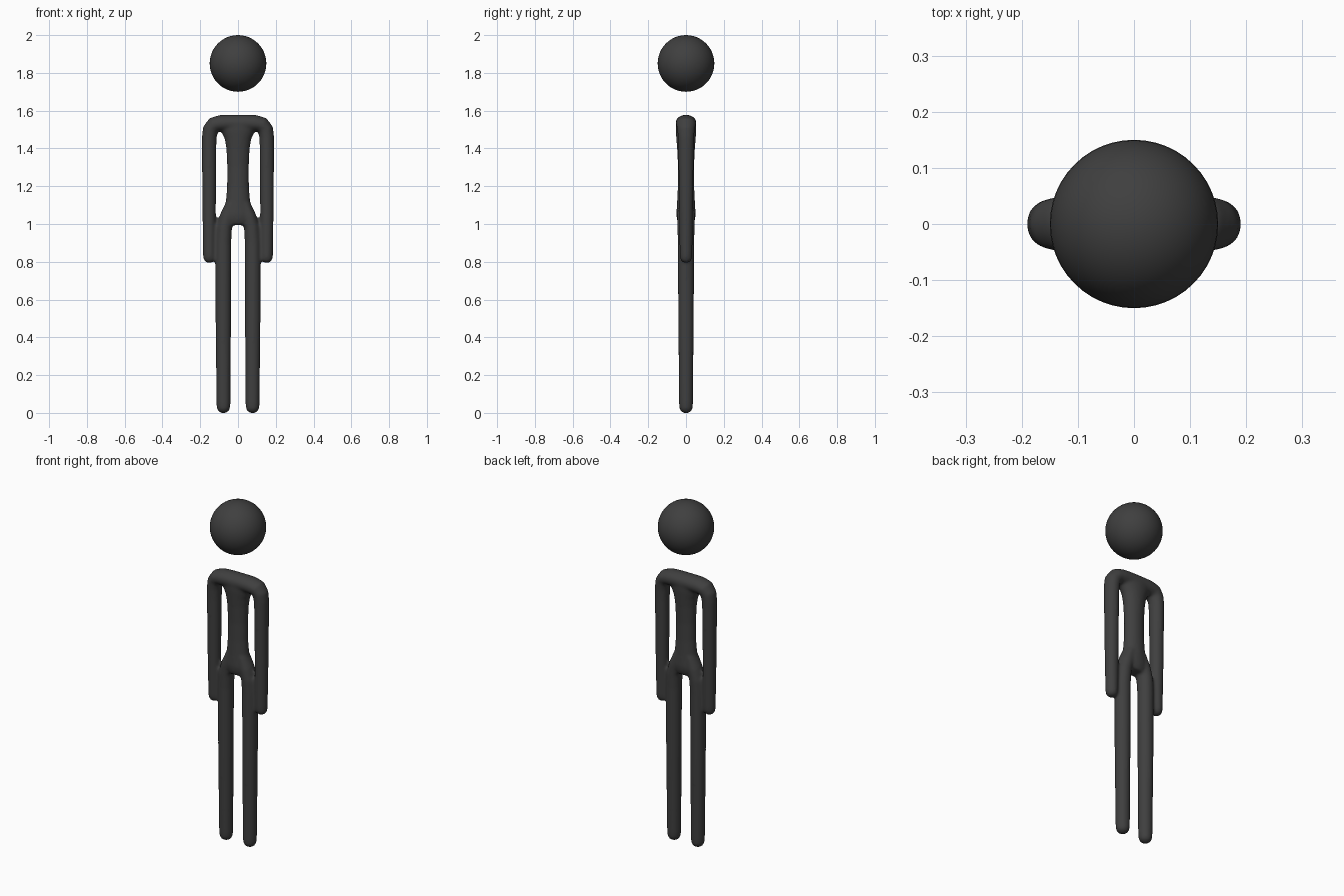
import bpy, bmesh, math
from mathutils import Vector

if "Cube" in bpy.data.objects:
    bpy.data.objects.remove(bpy.data.objects["Cube"])

SEGMENTS = 20
GROW = 0.0015  # makes up for the shrinkage of the smoothing pass

charcoal = bpy.data.materials.new("charcoal")
charcoal.diffuse_color = (0.05, 0.05, 0.05, 1)
charcoal.use_nodes = True
charcoal.node_tree.nodes["Principled BSDF"].inputs["Base Color"].default_value = charcoal.diffuse_color


def loft(bm, stations, side=1):
    """Closed tube through (x, z, half width, half depth) stations in the xz plane."""
    rings = []
    for i, (x, z, w, d) in enumerate(stations):
        a, b = stations[max(i - 1, 0)], stations[min(i + 1, len(stations) - 1)]
        tangent = Vector((b[0] - a[0], 0, b[1] - a[1])).normalized()
        across = Vector((tangent.z, 0, -tangent.x))
        ring = []
        for k in range(SEGMENTS):
            t = 2 * math.pi * k / SEGMENTS
            p = Vector((x, 0, z)) + across * (w + GROW) * math.cos(t)
            p.y = (d + GROW) * math.sin(t)
            p.x *= side
            ring.append(bm.verts.new(p))
        rings.append(ring)
    faces = [bm.faces.new(rings[0]), bm.faces.new(rings[-1])]
    for r, s in zip(rings, rings[1:]):
        for k in range(SEGMENTS):
            n = (k + 1) % SEGMENTS
            faces.append(bm.faces.new((r[k], r[n], s[n], s[k])))
    bmesh.ops.recalc_face_normals(bm, faces=faces)


def round_tip(x, z, r):
    """Stations of a rounded lower end whose lowest point is at z."""
    return [(x, z + r * (1 - math.cos(a)), r * math.sin(a), r * math.sin(a))
            for a in (0.15, 0.45, 0.8, 1.2)]


bm = bmesh.new()

# torso, flaring to the hips and the shoulders
loft(bm, [(0, 0.995, 0.060, 0.036), (0, 1.02, 0.080, 0.046), (0, 1.05, 0.080, 0.050),
          (0, 1.10, 0.065, 0.047), (0, 1.20, 0.057, 0.042), (0, 1.30, 0.056, 0.041),
          (0, 1.40, 0.061, 0.046), (0, 1.45, 0.069, 0.050), (0, 1.49, 0.088, 0.053),
          (0, 1.53, 0.110, 0.053)])

for side in (1, -1):
    # leg, leaning into the hip at the top
    loft(bm, round_tip(0.077, -0.002, 0.036) +
         [(0.077, 0.05, 0.036, 0.036), (0.078, 0.50, 0.040, 0.040),
          (0.078, 0.90, 0.041, 0.042), (0.073, 0.98, 0.040, 0.045),
          (0.058, 1.04, 0.037, 0.046), (0.035, 1.11, 0.028, 0.040)], side)
    # arm, bending over the shoulder to the middle
    loft(bm, round_tip(0.152, 0.793, 0.032) +
         [(0.152, 0.84, 0.032, 0.032), (0.153, 1.10, 0.035, 0.036),
          (0.153, 1.40, 0.037, 0.040), (0.152, 1.46, 0.038, 0.042),
          (0.146, 1.50, 0.040, 0.045), (0.128, 1.525, 0.041, 0.050),
          (0.095, 1.533, 0.042, 0.053), (0.05, 1.535, 0.042, 0.054),
          (-0.02, 1.535, 0.042, 0.054)], side)

mesh = bpy.data.meshes.new("body")
bm.to_mesh(mesh)
bm.free()
body = bpy.data.objects.new("body", mesh)
bpy.context.collection.objects.link(body)
mesh.materials.append(charcoal)

# fuse the limbs and torso into one soft skin
remesh = body.modifiers.new("fuse", 'REMESH')
remesh.mode = 'VOXEL'
remesh.voxel_size = 0.008
remesh.use_smooth_shade = True
soften = body.modifiers.new("soften", 'SMOOTH')
soften.factor = 0.5
soften.iterations = 8

# floating head
bpy.ops.mesh.primitive_uv_sphere_add(segments=48, ring_count=24, radius=0.15,
                                     location=(0, 0, 1.85))
head = bpy.context.object
head.name = "head"
head.data.materials.append(charcoal)
bpy.ops.object.shade_smooth()
